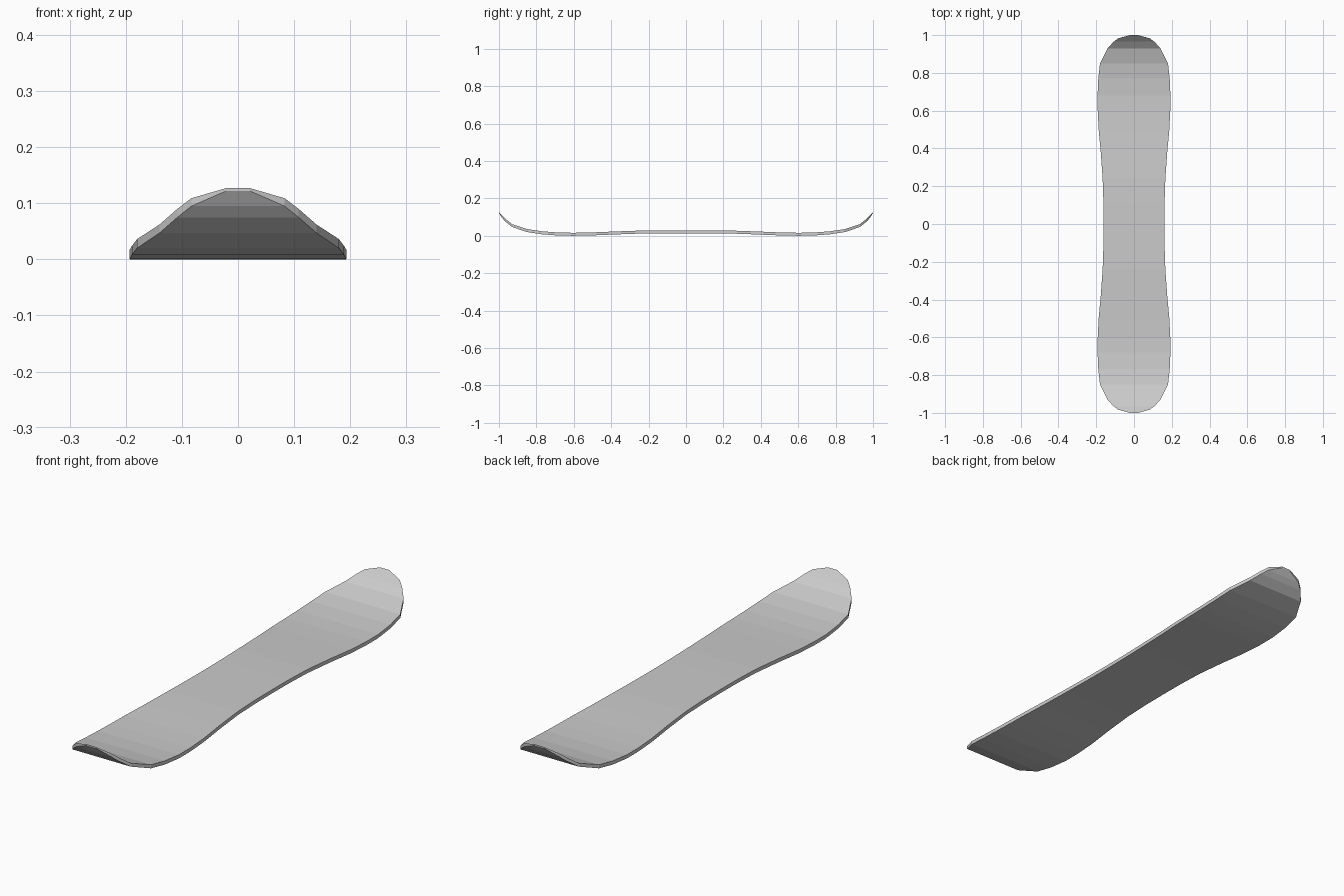
import bpy, bmesh

# half of the board: distance from centre, half width, underside height, thickness
half = [
    (0.00, 0.161, 0.013, 0.016),
    (0.12, 0.162, 0.013, 0.016),
    (0.24, 0.166, 0.012, 0.016),
    (0.38, 0.176, 0.007, 0.016),
    (0.50, 0.187, 0.002, 0.016),
    (0.60, 0.192, 0.000, 0.016),
    (0.68, 0.193, 0.001, 0.016),
    (0.77, 0.189, 0.008, 0.016),
    (0.85, 0.180, 0.020, 0.016),
    (0.93, 0.140, 0.047, 0.015),
    (0.965, 0.108, 0.075, 0.015),
    (0.983, 0.083, 0.095, 0.014),
    (1.00, 0.021, 0.122, 0.005),
]
stations = [(-y, w, z, t) for y, w, z, t in reversed(half[1:])] + half

# board: rectangular cross-sections joined along the length
bm = bmesh.new()
rings = [[bm.verts.new(p) for p in
          ((-w, y, z), (w, y, z), (w, y, z + t), (-w, y, z + t))]
         for y, w, z, t in stations]
for a, b in zip(rings, rings[1:]):
    for i in range(4):
        j = (i + 1) % 4
        bm.faces.new((a[i], a[j], b[j], b[i]))
bm.faces.new(rings[0])
bm.faces.new(rings[-1])
bmesh.ops.recalc_face_normals(bm, faces=bm.faces)

mesh = bpy.data.meshes.new("snowboard_deck")
bm.to_mesh(mesh)
bm.free()
bpy.context.collection.objects.link(bpy.data.objects.new("snowboard_deck", mesh))
